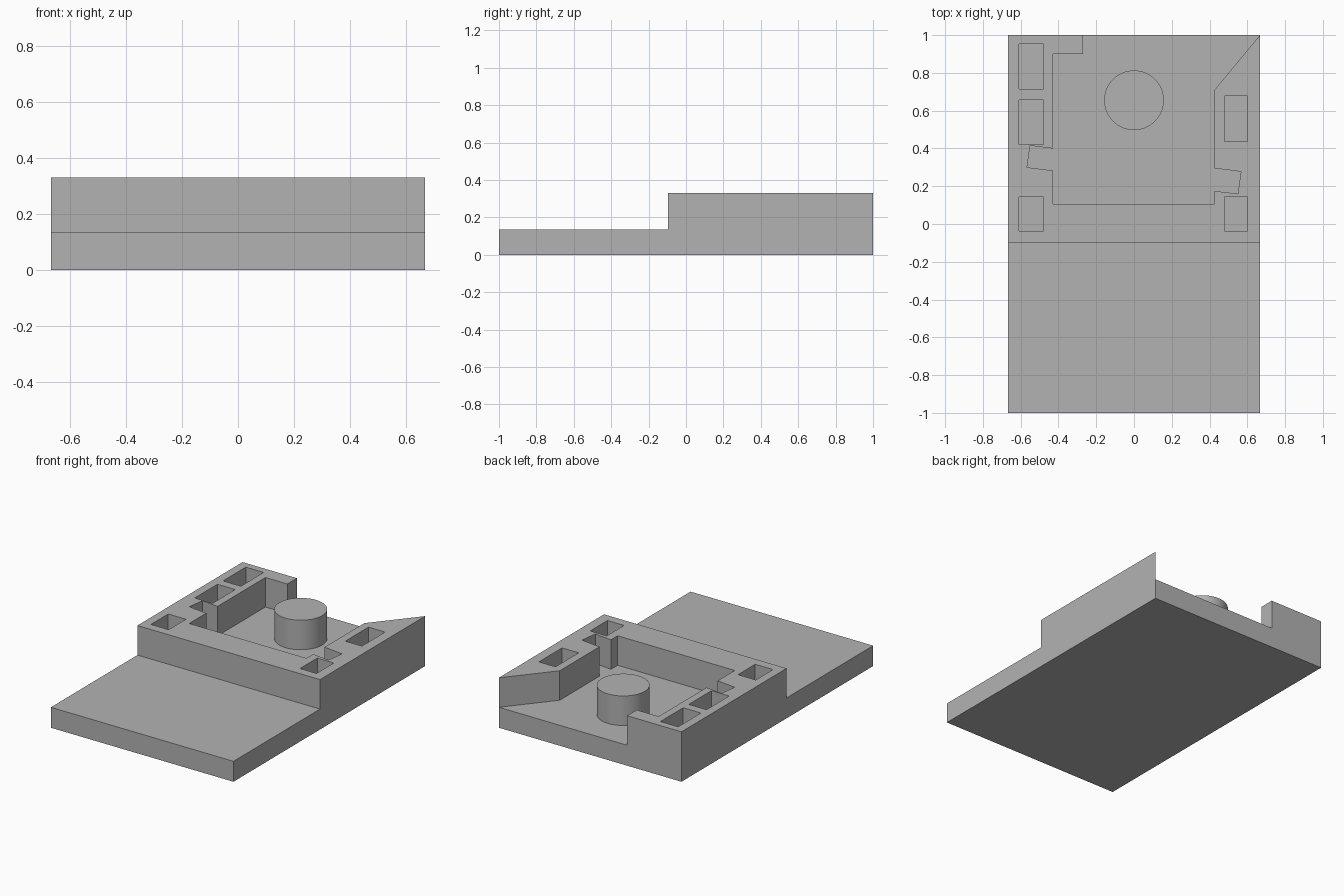
import bpy
import bmesh
from mathutils import Matrix, Vector

HALF_X, FLOOR, TOP = 0.667, 0.135, 0.33

if "Cube" in bpy.data.objects:
    bpy.data.objects.remove(bpy.data.objects["Cube"], do_unlink=True)

grey = bpy.data.materials.new("plain grey")
grey.use_nodes = True
grey.diffuse_color = (0.45, 0.45, 0.45, 1)
grey.node_tree.nodes["Principled BSDF"].inputs["Base Color"].default_value = grey.diffuse_color


def add_prism(bm, points, direction):
    """Extrude a closed polygon of 3D points along a direction."""
    face = bm.faces.new([bm.verts.new(p) for p in points])
    out = bmesh.ops.extrude_face_region(bm, geom=[face], use_keep_orig=True)
    moved = [g for g in out["geom"] if isinstance(g, bmesh.types.BMVert)]
    bmesh.ops.translate(bm, verts=moved, vec=Vector(direction))


def make_object(name, bm):
    bmesh.ops.recalc_face_normals(bm, faces=bm.faces)
    mesh = bpy.data.meshes.new(name)
    bm.to_mesh(mesh)
    bm.free()
    mesh.materials.append(grey)
    obj = bpy.data.objects.new(name, mesh)
    bpy.context.collection.objects.link(obj)
    return obj


# Stepped body: low front slab and raised rear block
bm = bmesh.new()
profile = [(-1, 0), (1, 0), (1, TOP), (-0.097, TOP), (-0.097, FLOOR), (-1, FLOOR)]
add_prism(bm, [(-HALF_X, y, z) for y, z in profile], (2 * HALF_X, 0, 0))
body = make_object("stepped_body", bm)

# Main cavity with tilted side notches, open at the back
cavity = [
    (-0.27, 1.1), (-0.27, 0.9), (-0.43, 0.9), (-0.43, 0.4),
    (-0.55, 0.415), (-0.566, 0.3), (-0.43, 0.283), (-0.43, 0.105),
    (0.426, 0.105), (0.426, 0.175), (0.55, 0.16), (0.566, 0.277),
    (0.426, 0.295), (0.426, 0.71), (HALF_X, 1), (0.75, 1.1),
]
# Rectangular side pockets: x range, y range
left_x, right_x = (0.479, 0.6), (-0.61, -0.48)
pockets = [
    (right_x, (0.715, 0.953)), (right_x, (0.42, 0.657)), (right_x, (-0.037, 0.143)),
    (left_x, (0.436, 0.678)), (left_x, (-0.037, 0.143)),
]
outlines = [cavity] + [
    [(x0, y0), (x1, y0), (x1, y1), (x0, y1)] for (x0, x1), (y0, y1) in pockets
]
bm = bmesh.new()
for outline in outlines:
    add_prism(bm, [(x, y, FLOOR) for x, y in outline], (0, 0, 0.4))
cutter = make_object("recess_cutter", bm)
cutter.hide_render = True

cut = body.modifiers.new("recesses", 'BOOLEAN')
cut.operation = 'DIFFERENCE'
cut.solver = 'EXACT'
cut.object = cutter
bpy.context.view_layer.objects.active = body
body.select_set(True)
bpy.ops.object.modifier_apply(modifier=cut.name)
bpy.data.objects.remove(cutter, do_unlink=True)
body.select_set(False)

# Round post on the cavity floor
bm = bmesh.new()
base = FLOOR - 0.01
bmesh.ops.create_cone(
    bm, cap_ends=True, segments=64, radius1=0.158, radius2=0.158, depth=TOP - base,
    matrix=Matrix.Translation((0, 0.655, (TOP + base) / 2)))
post = make_object("round_post", bm)
bpy.context.view_layer.objects.active = post
post.select_set(True)
bpy.ops.object.shade_smooth_by_angle()
